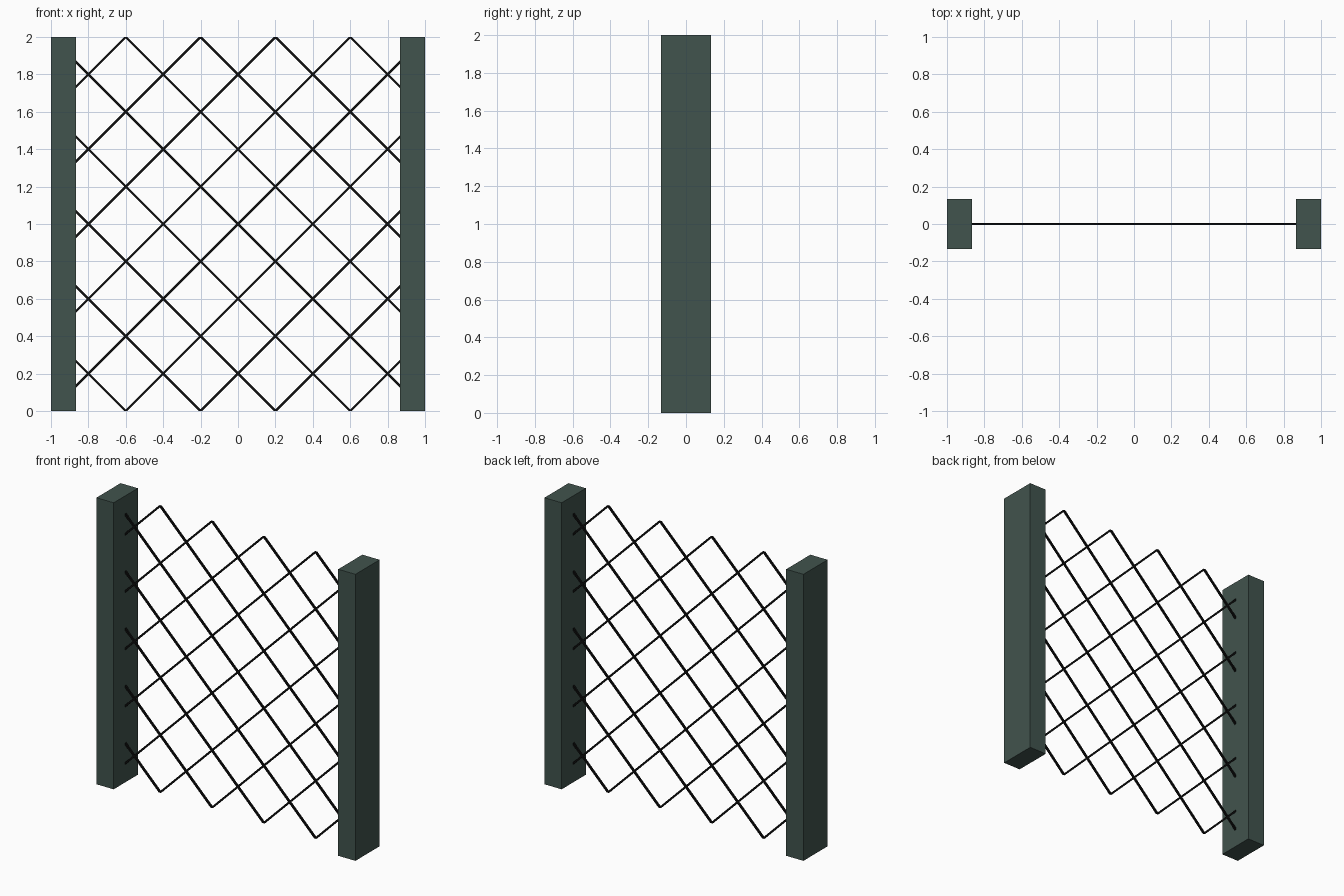
import bpy, bmesh
from math import pi
from mathutils import Matrix, Vector

if "Cube" in bpy.data.objects:
    bpy.data.objects.remove(bpy.data.objects["Cube"])

POST_W, POST_D, H = 0.133, 0.266, 2.0
INNER = 1 - POST_W      # inner face of the posts
WIRE = 0.0125           # wire thickness
STEP = 0.4              # mesh spacing


def material(name, rgb):
    m = bpy.data.materials.new(name)
    m.diffuse_color = (*rgb, 1)
    m.use_nodes = True
    m.node_tree.nodes["Principled BSDF"].inputs["Base Color"].default_value = m.diffuse_color
    return m


def finish(bm, name, mat):
    bmesh.ops.recalc_face_normals(bm, faces=bm.faces)
    me = bpy.data.meshes.new(name)
    bm.to_mesh(me)
    bm.free()
    me.materials.append(mat)
    bpy.context.collection.objects.link(bpy.data.objects.new(name, me))


def box(bm, matrix, size):
    bmesh.ops.create_cube(bm, size=1, matrix=matrix @ Matrix.Diagonal((*size, 1)))


green = material("post_green", (0.053, 0.087, 0.075))
black = material("wire_black", (0.004, 0.004, 0.004))

# posts
for side, name in ((-1, "left_post"), (1, "right_post")):
    bm = bmesh.new()
    box(bm, Matrix.Translation((side * (1 - POST_W / 2), 0, H / 2)), (POST_W, POST_D, H))
    finish(bm, name, green)

# diagonal wires, trimmed to the opening between the posts
clips = [((INNER, 0, 0), (1, 0, 0)), ((-INNER, 0, 0), (-1, 0, 0)),
         ((0, 0, H), (0, 0, 1)), ((0, 0, 0), (0, 0, -1))]
for slope, name in ((1, "rising_wires"), (-1, "falling_wires")):
    bm = bmesh.new()
    for i in range(-4, 5):
        # each wire crosses x = 0 at this height
        box(bm, Matrix.Translation((0, 0, 1 + i * STEP)) @ Matrix.Rotation(-slope * pi / 4, 4, 'Y'),
            (6, WIRE, WIRE))
    for co, no in clips:
        cut = bmesh.ops.bisect_plane(bm, geom=bm.verts[:] + bm.edges[:] + bm.faces[:],
                                     plane_co=Vector(co), plane_no=Vector(no), clear_outer=True)
        bmesh.ops.holes_fill(bm, edges=[e for e in bm.edges if e.is_boundary], sides=0)
    finish(bm, name, black)
